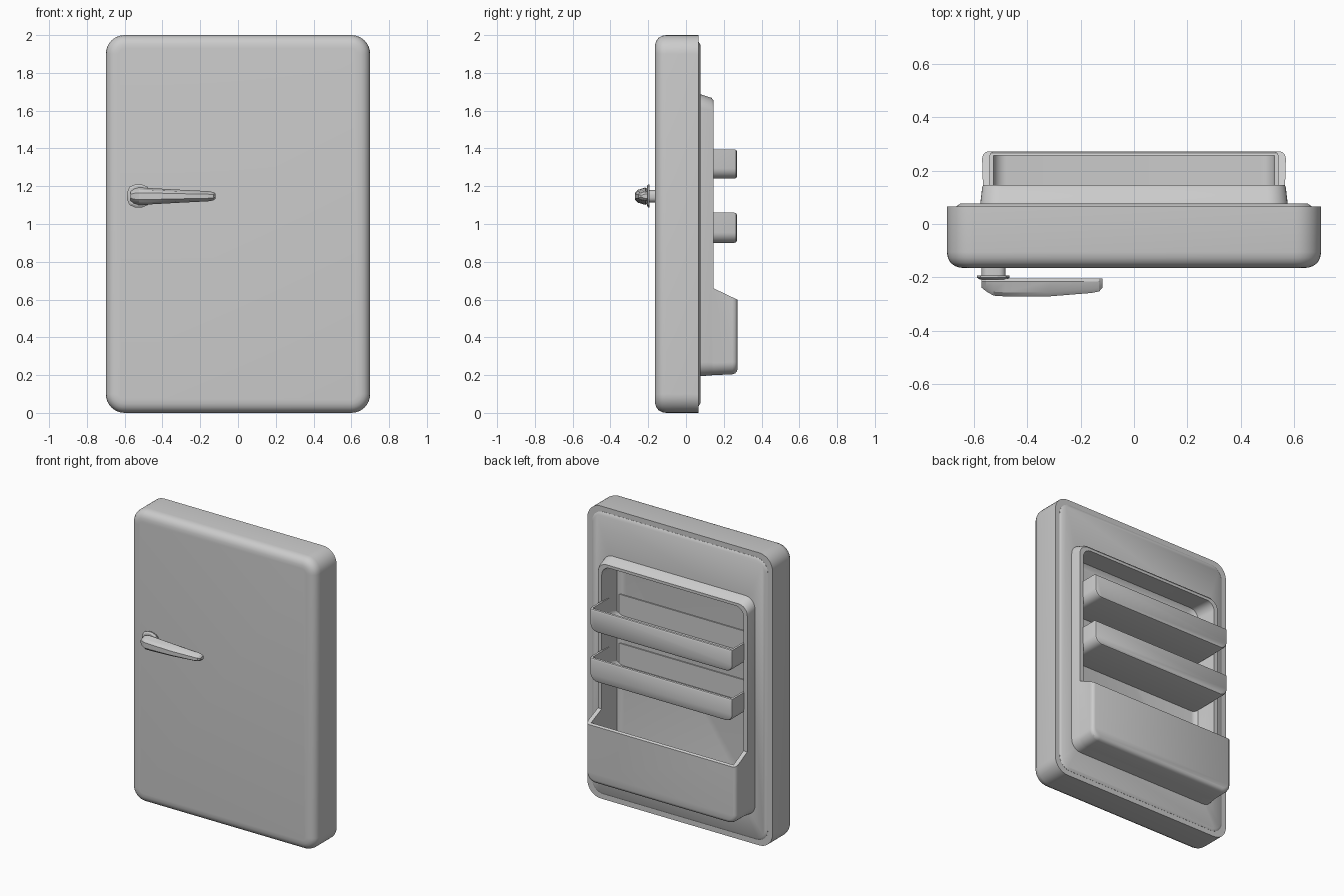
import bpy, bmesh, math

if "Cube" in bpy.data.objects:
    bpy.data.objects.remove(bpy.data.objects["Cube"])


def ring(y, x0, x1, z0, z1, r, rt=None, n=8):
    """Rounded rectangle in the xz plane at depth y; rt = top corner radius."""
    rt = r if rt is None else rt
    pts = []
    for k, (cx, sx, cz, sz, rad) in enumerate([
            (x1, -1, z1, -1, rt), (x0, 1, z1, -1, rt),
            (x0, 1, z0, 1, r), (x1, -1, z0, 1, r)]):
        steps = n if rad > 0 else 0
        for i in range(steps + 1):
            a = math.pi / 2 * (k + i / max(steps, 1))
            pts.append((cx + sx * rad + rad * math.cos(a), y,
                        cz + sz * rad + rad * math.sin(a)))
    return pts


def loft(name, rings, angle=35):
    """Skin a stack of matching rings and cap both ends."""
    bm = bmesh.new()
    rows = [[bm.verts.new(p) for p in r] for r in rings]
    count = len(rows[0])
    for a, b in zip(rows, rows[1:]):
        for i in range(count):
            j = (i + 1) % count
            bm.faces.new((a[i], a[j], b[j], b[i]))
    bm.faces.new(rows[0])
    bm.faces.new(rows[-1])
    bmesh.ops.recalc_face_normals(bm, faces=bm.faces)
    mesh = bpy.data.meshes.new(name)
    bm.to_mesh(mesh)
    bm.free()
    ob = bpy.data.objects.new(name, mesh)
    bpy.context.collection.objects.link(ob)
    shade(ob, angle)
    return ob


def shade(ob, angle=35):
    bpy.ops.object.select_all(action='DESELECT')
    ob.select_set(True)
    bpy.context.view_layer.objects.active = ob
    bpy.ops.object.shade_smooth_by_angle(angle=math.radians(angle))


def cut(ob, cutter):
    bpy.context.view_layer.objects.active = ob
    m = ob.modifiers.new("cut", 'BOOLEAN')
    m.operation = 'DIFFERENCE'
    m.solver = 'EXACT'
    m.object = cutter
    bpy.ops.object.modifier_apply(modifier=m.name)
    shade(ob)


def inset_rings(spec, x, z0, z1, r, rt=None):
    """Rings of a centred slab from (depth, inset) pairs."""
    return [ring(y, -x + d, x - d, z0 + d, z1 - d, max(r - d, 0.02), rt)
            for y, d in spec]


# Door panel with softened front edge
door = loft("door_panel", inset_rings(
    [(0.065, 0), (-0.105, 0), (-0.127, 0.004), (-0.145, 0.014),
     (-0.157, 0.03), (-0.163, 0.048), (-0.165, 0.07)], 0.7, 0, 2, 0.1))

# Seal slab on the inner side
seal = loft("door_seal", inset_rings(
    [(0.055, 0), (0.066, 0), (0.076, 0.015)], 0.665, 0.035, 1.965, 0.085))

# Inner liner: tapered frame that deepens into the bottom bin
liner = loft("inner_liner", [
    ring(0.05, -0.578, 0.578, 0.192, 1.695, 0.075),
    ring(0.135, -0.568, 0.568, 0.199, 1.668, 0.07),
    ring(0.145, -0.565, 0.565, 0.20, 1.655, 0.065),
    ring(0.245, -0.568, 0.568, 0.204, 1.655, 0.065),
    ring(0.26, -0.564, 0.564, 0.209, 1.655, 0.06),
    ring(0.268, -0.556, 0.556, 0.218, 1.655, 0.055),
    ring(0.272, -0.545, 0.545, 0.23, 1.655, 0.045)])

# Helper: trims the upper liner back to a shallow frame
trim_profile = [(0.145, 0.66), (0.145, 2.0), (0.4, 2.0), (0.4, 0.538)]
trim = loft("trim_cutter", [[(x, y, z) for y, z in trim_profile] for x in (-0.9, 0.9)])
# Helper: hollow shared by the liner, seal and door
cavity = loft("cavity_cutter", [
    ring(-0.015, -0.485, 0.485, 0.28, 1.60, 0.04),
    ring(-0.011, -0.503, 0.503, 0.263, 1.617, 0.05),
    ring(0.005, -0.52, 0.52, 0.246, 1.634, 0.06),
    ring(0.145, -0.536, 0.536, 0.232, 1.636, 0.06),
    ring(0.256, -0.538, 0.538, 0.232, 1.636, 0.06)])
cut(liner, trim)
for part in (liner, seal, door):
    cut(part, cavity)
helpers = [trim, cavity]

# Two door trays with rounded lower ends
for label, z0, z1 in (("upper_tray", 1.24, 1.395), ("lower_tray", 0.90, 1.06)):
    tray = loft(label, inset_rings(
        [(-0.012, 0), (0.256, 0), (0.266, 0.004), (0.271, 0.013)],
        0.54, z0, z1, 0.055, 0))
    hollow = loft(label + "_cutter", [
        ring(y, -0.526, 0.526, z0 + 0.014, z1 + 0.1, 0.05, 0) for y in (-0.004, 0.257)])
    cut(tray, hollow)
    helpers.append(hollow)

for h in helpers:
    bpy.data.objects.remove(h)

# Handle stem and faceted mounting plate
loft("handle_stem", [ring(y, -0.57, -0.48, 1.115, 1.18, 0.025, n=4)
                     for y in (-0.16, -0.215)])
loft("handle_plate", [
    ring(-0.192, -0.588, -0.465, 1.087, 1.21, 0.045, n=2),
    ring(-0.200, -0.588, -0.465, 1.087, 1.21, 0.045, n=2),
    ring(-0.207, -0.578, -0.475, 1.097, 1.20, 0.04, n=2)], 20)

# Handle bar: sections of (x, half height, front depth)
sections = [(-0.57, 0.022, -0.238), (-0.553, 0.038, -0.252), (-0.525, 0.046, -0.268),
            (-0.48, 0.044, -0.271), (-0.32, 0.035, -0.271), (-0.16, 0.027, -0.258),
            (-0.13, 0.022, -0.252), (-0.118, 0.012, -0.238)]
rings = []
for x, h, front in sections:
    rings.append([(x, y, 1.147 + k * h) for y, k in (
        (-0.204, -0.85), (-0.215, -1), (front + 0.015, -0.75), (front, -0.4),
        (front, 0.4), (front + 0.015, 0.75), (-0.215, 1), (-0.204, 0.85))])
loft("handle_bar", rings, 25)
